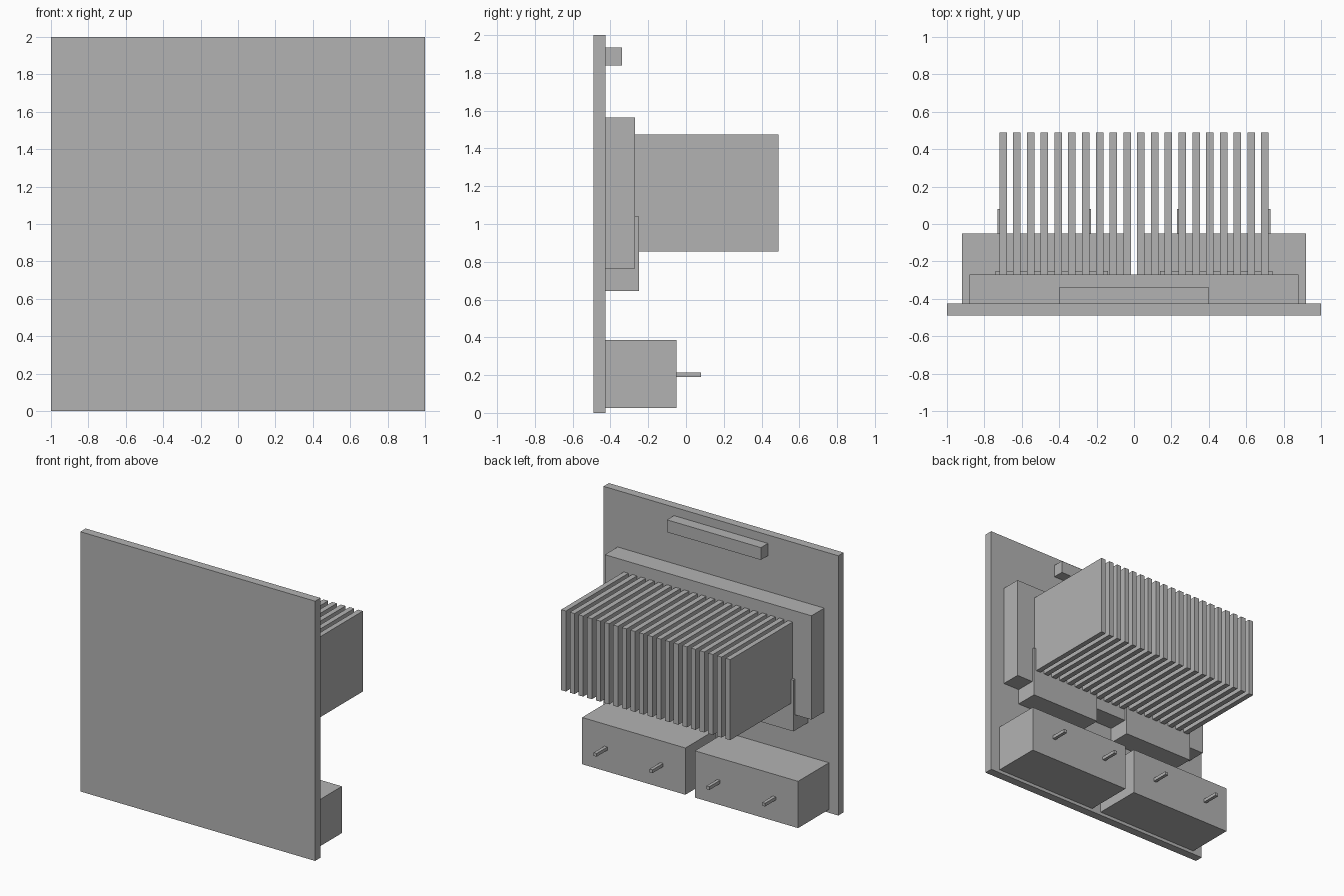
import bpy

cube = bpy.data.objects.get("Cube")
if cube:
    bpy.data.objects.remove(cube, do_unlink=True)

GREY = (0.45, 0.45, 0.45, 1.0)
grey = bpy.data.materials.new("plain_grey")
grey.use_nodes = True
grey.diffuse_color = GREY
for node in grey.node_tree.nodes:
    if node.type == 'BSDF_PRINCIPLED':
        node.inputs["Base Color"].default_value = GREY


def box(name, x, y, z):
    """Box between the given (low, high) limits on each axis."""
    limits = (x, y, z)
    bpy.ops.mesh.primitive_cube_add(size=1)
    obj = bpy.context.object
    obj.name = name
    obj.location = [(lo + hi) / 2 for lo, hi in limits]
    obj.scale = [hi - lo for lo, hi in limits]
    bpy.ops.object.transform_apply(location=True, rotation=False, scale=True)
    obj.data.materials.append(grey)
    return obj


def mirrored_box(name, x, y, z):
    """Matching boxes on the left (+x) and right (-x)."""
    box("left_" + name, x, y, z)
    box("right_" + name, (-x[1], -x[0]), y, z)


BOARD_BACK = -0.425
PLATE_BACK = -0.27
BLOCK_BACK = -0.05

# Board and the parts centred on it
box("board", (-1, 1), (-0.49, BOARD_BACK), (0, 2))
box("top_connector", (-0.4, 0.4), (BOARD_BACK, -0.34), (1.84, 1.935))
box("heatsink_plate", (-0.88, 0.88), (BOARD_BACK, PLATE_BACK), (0.765, 1.565))

# Cooling fins
FINS, FIN_WIDTH, HALF_SPAN = 20, 0.04, 0.72
pitch = (2 * HALF_SPAN - FIN_WIDTH) / (FINS - 1)
for i in range(FINS):
    x = -HALF_SPAN + i * pitch
    box(f"fin_{i + 1}", (x, x + FIN_WIDTH), (PLATE_BACK, 0.49), (0.855, 1.475))

# Paired modules reaching below the plate
mirrored_box("module", (0.14, 0.74), (BOARD_BACK, -0.25), (0.645, 1.04))

# Paired lower blocks with their pins
mirrored_box("lower_block", (0.04, 0.92), (BOARD_BACK, BLOCK_BACK), (0.025, 0.385))
for side, x in (("inner", 0.23), ("outer", 0.705)):
    mirrored_box(side + "_pin", (x, x + 0.025), (BLOCK_BACK, 0.08), (0.19, 0.215))
